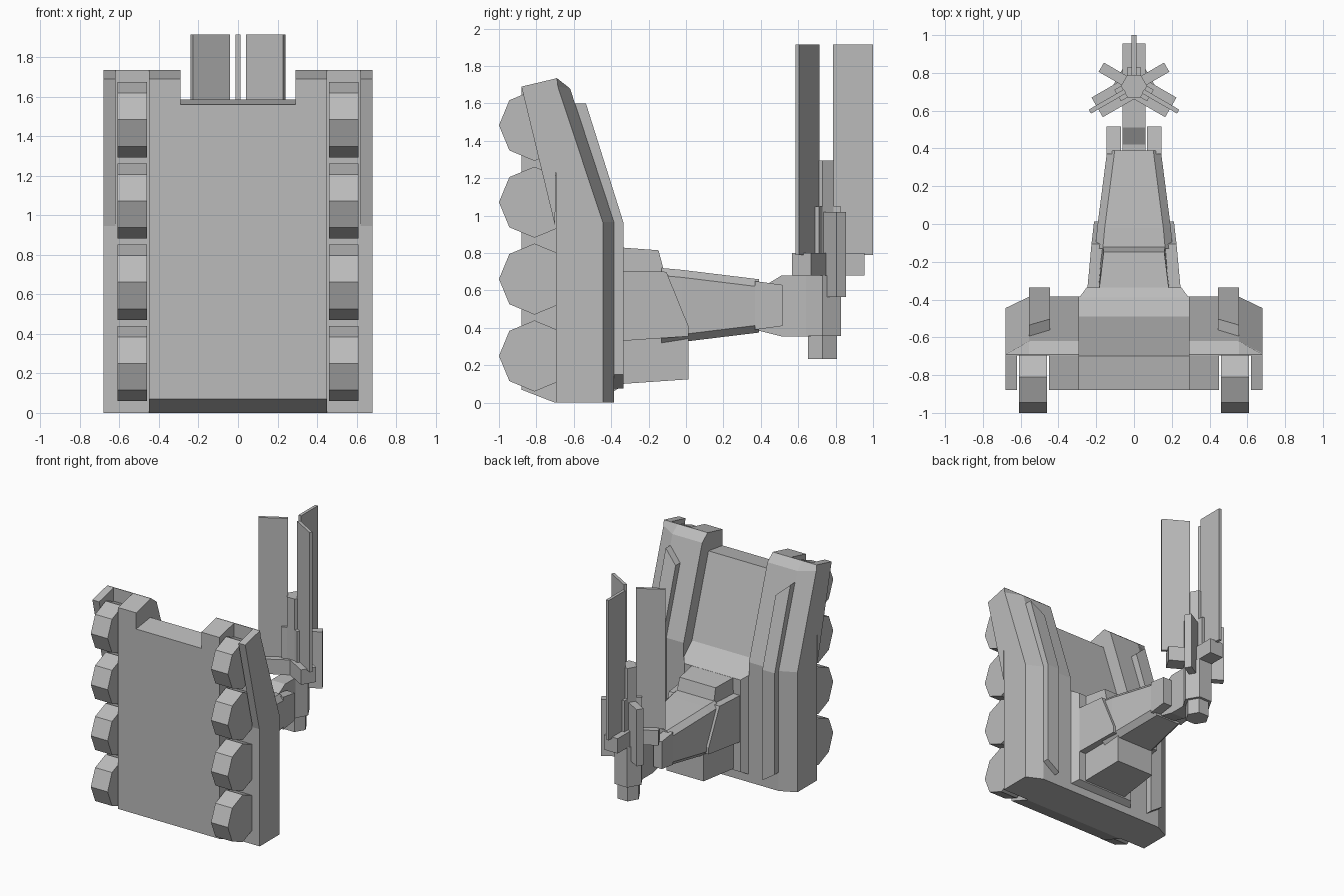
import bpy, bmesh, math
from mathutils import Matrix, Vector

if "Cube" in bpy.data.objects:
    bpy.data.objects.remove(bpy.data.objects["Cube"])

grey = bpy.data.materials.new("plain_grey")
grey.use_nodes = True
grey.diffuse_color = (0.5, 0.5, 0.5, 1)
grey.node_tree.nodes["Principled BSDF"].inputs["Base Color"].default_value = (0.5, 0.5, 0.5, 1)


def finish(name, bm):
    bmesh.ops.recalc_face_normals(bm, faces=bm.faces)
    mesh = bpy.data.meshes.new(name)
    bm.to_mesh(mesh)
    bm.free()
    mesh.materials.append(grey)
    obj = bpy.data.objects.new(name, mesh)
    bpy.context.collection.objects.link(obj)
    return obj


def loft(name, sections):
    """Skin a closed solid through matching cross-sections."""
    bm = bmesh.new()
    rings = [[bm.verts.new(p) for p in s] for s in sections]
    n = len(rings[0])
    for a, b in zip(rings, rings[1:]):
        for i in range(n):
            j = (i + 1) % n
            bm.faces.new((a[i], a[j], b[j], b[i]))
    bm.faces.new(rings[0])
    bm.faces.new(rings[-1])
    return finish(name, bm)


def along_x(name, *sections):
    """Side profiles (y, z) placed at given x."""
    return loft(name, [[(x, y, z) for y, z in prof] for x, prof in sections])


def rect(y, hw, z0, z1):
    return [(-hw, y, z0), (hw, y, z0), (hw, y, z1), (-hw, y, z1)]


def octo(y, hw, top, bottom, bevel):
    half = [(hw - bevel, bottom), (hw, bottom + bevel), (hw, top - bevel), (hw - bevel, top)]
    return [(x, y, z) for x, z in half] + [(-x, y, z) for x, z in reversed(half)]


# Central slab
along_x("centre_panel", *[(x, [(-.88, .07), (-.70, 0), (-.385, 0), (-.385, .85),
                               (-.49, .945), (-.70, 1.585), (-.88, 1.56)]) for x in (-.29, .29)])

for s, side in ((1, "left"), (-1, "right")):
    # Front shoulders beside the notch
    along_x(side + "_front_shoulder", *[(s * x, [(-.88, .07), (-.70, 0), (-.6, 0), (-.69, 1.735),
                                                 (-.88, 1.69)]) for x in (.29, .45)])
    # Back column with a bevelled outer edge
    inner = [(-.695, 0), (-.385, 0), (-.385, .965), (-.62, 1.68), (-.69, 1.735), (-.695, 1.735)]
    outer = [(-.695, 0), (-.445, 0), (-.445, .965), (-.685, 1.69), (-.69, 1.735), (-.695, 1.735)]
    along_x(side + "_column", (s * .29, inner), (s * .555, inner), (s * .68, outer))
    # Outer wall that leans forward at the top
    along_x(side + "_wall", *[(s * x, [(-.70, .945), (-.69, 1.735), (-.88, 1.69)]) for x in (.62, .68)])
    # Raised rib on the back

    def rib(top, bottom):
        return [(-.40, bottom), (-.335, bottom), (-.335, .965),
                (-.335 - (top - .965) * .315, top), (-.40 - (top - .965) * .32, top), (-.40, .965)]
    along_x(side + "_rib", (s * .445, rib(1.50, .075)), (s * .555, rib(1.60, .15)))
    # Stack of eight-sided pods
    for k in range(4):
        ring = [(-.81 + .19 * math.cos(a * math.pi / 4), .25 + .411 * k + .19 * math.sin(a * math.pi / 4))
                for a in range(8)]
        along_x(f"{side}_pod_{k + 1}", (s * .46, ring), (s * .61, ring))
    # Fork prong at the boom tip
    along_x(side + "_prong", *[(s * x, [(.37, .39), (.515, .41), (.515, .63), (.37, .65)])
                               for x in (.07, .145)])

# Mount on the back
loft("mount_plate", [rect(-.39, .29, .06, .86), rect(-.335, .25, .09, .83)])
loft("mount_top", [[(-.19, -.35, .6), (.19, -.35, .6), (.185, -.35, .83), (-.185, -.35, .83)],
                   [(-.17, -.09, .6), (.17, -.09, .6), (.16, -.147, .815), (-.16, -.147, .815)]])
along_x("mount_body", *[(x, [(-.35, .33), (.013, .355), (.013, .41), (-.105, .70), (-.35, .705)])
                        for x in (-.225, .225)])
for v in bpy.data.objects["mount_body"].data.vertices:
    v.co.x *= 1.1 if v.co.y < -.3 else (.94 if v.co.y > 0 else 1)
loft("mount_base", [rect(-.35, .19, .1, .4), rect(.013, .165, .125, .4)])

# Tapering boom
loft("boom", [octo(-.13, .205, .72, .31, .04), octo(-.02, .195, .71, .325, .04),
              octo(.39, .142, .66, .375, .04)])

# Neck between boom and mast
along_x("neck", *[(x, [(.37, .39), (.51, .355), (.74, .355), (.74, .68), (.51, .68), (.42, .625), (.37, .625)])
                  for x in (-.062, .062)])


# Six-sided mast
def hexagon(name, apothem, z0, z1):
    r = apothem / math.cos(math.pi / 6)
    ring = [(r * math.cos(a * math.pi / 3), .73 + r * math.sin(a * math.pi / 3)) for a in range(6)]
    loft(name, [[(x, y, z) for x, y in ring] for z in (z0, z1)])


hexagon("mast", .06, .3, 1.295)
hexagon("mast_foot", .078, .235, .4)
hexagon("mast_hub", .098, .357, .68)


def spoke(name, angle, r0, r1, hw, z0, z1):
    """Block pointing outward from the mast axis."""
    turn = Matrix.Translation((0, .73, 0)) @ Matrix.Rotation(math.radians(angle), 4, 'Z')
    flat = [(r0, -hw), (r1, -hw), (r1, hw), (r0, hw)]
    loft(name, [[turn @ Vector((x, y, z)) for x, y in flat] for z in (z0, z1)])


# Three blades with their holders, and fins between them
for k, angle in enumerate((90, 210, 330), 1):
    spoke(f"blade_{k}", angle, .055, .27, .012, .79, 1.915)
    spoke(f"blade_holder_{k}", angle, 0, .225, .06, .68, .80)
    spoke(f"blade_collar_{k}", angle, 0, .1, .035, .68, 1.05)
for k, angle in enumerate((30, 150), 1):
    spoke(f"fin_{k}", angle, .05, .2, .028, .565, 1.02)
